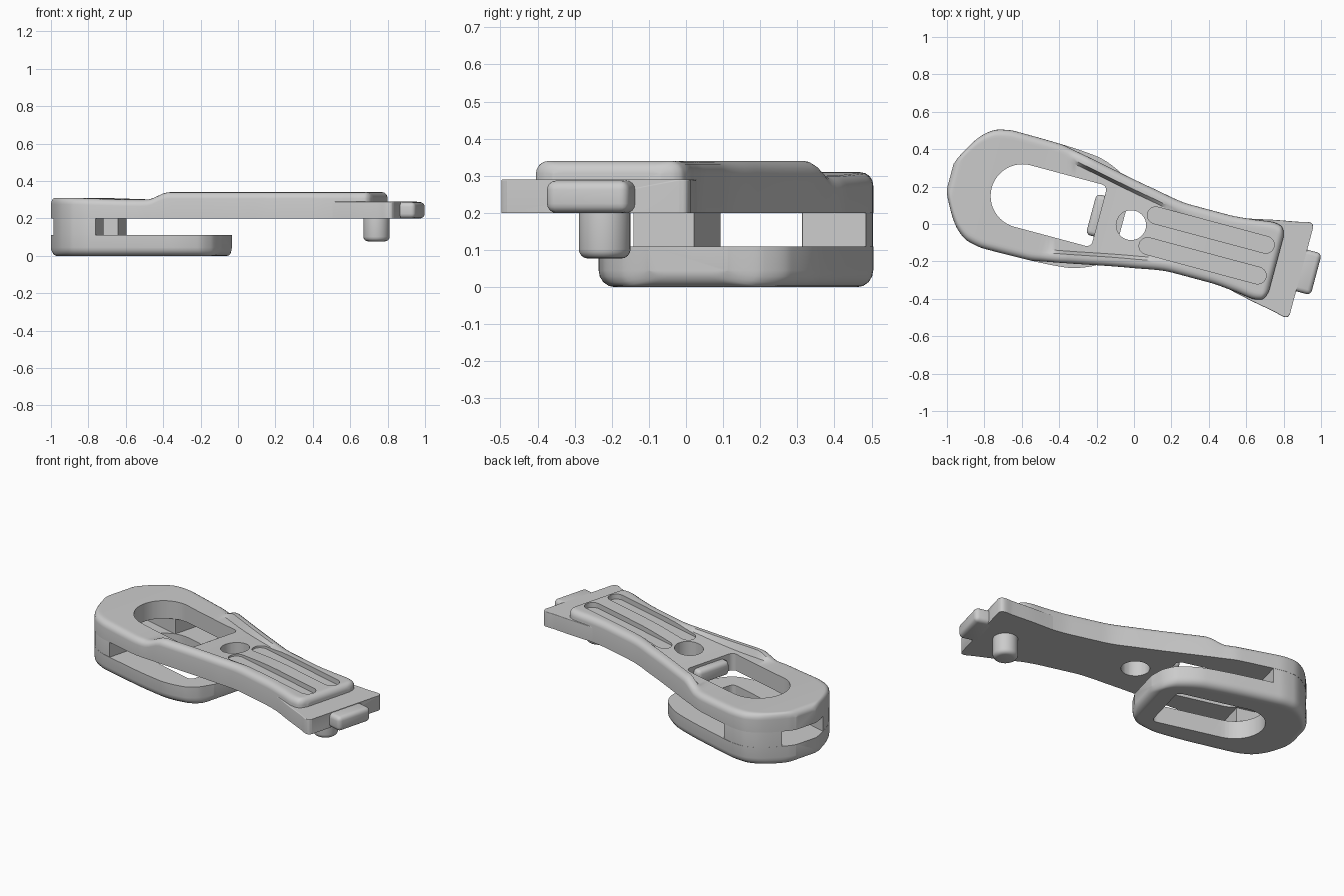
import bpy, bmesh, math
from mathutils import Matrix

if "Cube" in bpy.data.objects:
    bpy.data.objects.remove(bpy.data.objects["Cube"], do_unlink=True)

parts = []


def make_object(name, bm):
    bmesh.ops.recalc_face_normals(bm, faces=bm.faces)
    mesh = bpy.data.meshes.new(name)
    bm.to_mesh(mesh)
    bm.free()
    obj = bpy.data.objects.new(name, mesh)
    bpy.context.collection.objects.link(obj)
    return obj


def apply_all(obj):
    bpy.ops.object.select_all(action='DESELECT')
    obj.select_set(True)
    bpy.context.view_layer.objects.active = obj
    for mod in list(obj.modifiers):
        bpy.ops.object.modifier_apply(modifier=mod.name)


def cut(obj, *cutters):
    for cutter in cutters:
        cutter.hide_render = True
        mod = obj.modifiers.new("cut", 'BOOLEAN')
        mod.operation = 'DIFFERENCE'
        mod.solver = 'EXACT'
        mod.object = cutter
    apply_all(obj)
    for cutter in cutters:
        bpy.data.objects.remove(cutter, do_unlink=True)


def smoothstep(a, b, x):
    t = min(max((x - a) / (b - a), 0), 1)
    return t * t * (3 - 2 * t)


def curve(knots, x):
    """Monotone smooth interpolation of a half-width profile."""
    n = len(knots)
    slope = [(knots[i + 1][1] - knots[i][1]) / (knots[i + 1][0] - knots[i][0])
             for i in range(n - 1)]

    def tangent(i):
        if i in (0, n - 1):
            return slope[min(i, n - 2)]
        a, b = slope[i - 1], slope[i]
        return 2 * a * b / (a + b) if a * b > 0 else 0

    i = max(k for k in range(n - 1) if k == 0 or knots[k][0] <= x)
    (xa, ya), (xb, yb) = knots[i], knots[i + 1]
    d = xb - xa
    t = (x - xa) / d
    return (ya * (1 + 2 * t) * (1 - t) ** 2 + yb * t * t * (3 - 2 * t)
            + d * t * (1 - t) * ((1 - t) * tangent(i) - t * tangent(i + 1)))


def loft(name, knots, base, top, floor=None, r=0.004, round_ends=False, count=110):
    """Symmetric body lofted along x with a rounded top edge and optional dished floor."""
    bm = bmesh.new()
    start, end = knots[0][0], knots[-1][0]
    rings = []
    for k in range(count + 1):
        x = start + (end - start) * (1 - math.cos(math.pi * k / count)) / 2
        h, z = curve(knots, x), top(x)
        side = 1 if z > base else -1
        d = min(x - start, end - x, r)
        lift = math.sqrt(max(r * r - (r - d) ** 2, 0)) if round_ends else r
        lift = max(lift, 0.0005)
        edge = z - side * r
        crest = edge + side * lift
        dish = min(crest, floor(x)) if floor else crest
        e = min(r, h * 0.4)
        half = [(h, base), (h, edge)]
        for a in (22, 45, 68, 90):
            a = math.radians(a)
            half.append((h - e * (1 - math.cos(a)), edge + side * lift * math.sin(a)))
        half += [(h - e * 1.4, crest), (h - e * 1.9, dish)]
        section = half + [(-y, z) for y, z in reversed(half)]
        rings.append([bm.verts.new((x, y, z)) for y, z in section])
    m = len(rings[0])
    for a, b in zip(rings, rings[1:]):
        for j in range(m):
            bm.faces.new((a[j], a[(j + 1) % m], b[(j + 1) % m], b[j]))
    bm.faces.new(rings[0])
    bm.faces.new(rings[-1])
    return make_object(name, bm)


def prism(name, outline, z0, z1):
    bm = bmesh.new()
    face = bm.faces.new([bm.verts.new((x, y, z0)) for x, y in outline])
    ext = bmesh.ops.extrude_face_region(bm, geom=[face])
    verts = [v for v in ext['geom'] if isinstance(v, bmesh.types.BMVert)]
    bmesh.ops.translate(bm, verts=verts, vec=(0, 0, z1 - z0))
    return make_object(name, bm)


def arc(cx, cy, r, a0, a1, n=12):
    angles = [math.radians(a0 + (a1 - a0) * i / n) for i in range(n + 1)]
    return [(cx + r * math.cos(a), cy + r * math.sin(a)) for a in angles]


def block(name, x0, x1, y0, y1, z0, z1, bevel=0.0):
    obj = prism(name, [(x0, y0), (x1, y0), (x1, y1), (x0, y1)], z0, z1)
    if bevel:
        mod = obj.modifiers.new("round", 'BEVEL')
        mod.width, mod.segments = bevel, 4
        apply_all(obj)
    return obj


def slot_cutter():
    outline = (arc(-0.615, 0, 0.17, 90, 270, 24) + arc(-0.22, -0.14, 0.03, -90, 0, 5)
               + arc(-0.22, 0.14, 0.03, 0, 90, 5))
    return prism("slot_cutter", outline, -0.1, 0.5)


# Shared outline of the wide end
nose = [(-1.015, 0.07), (-1.0, 0.11), (-0.9, 0.265), (-0.83, 0.31), (-0.74, 0.325), (-0.5, 0.322)]


# Upper lever: low ring, step up to a rimmed and dished grip
def ring_top(x):
    return 0.31 - 0.01 * smoothstep(-0.9, -0.45, x)


def lever_top(x):
    return ring_top(x) + 0.04 * smoothstep(-0.43, -0.31, x)


def lever_floor(x):
    return ring_top(x) + 0.04 * smoothstep(-0.3, 0.4, x)


lever = loft("lever", nose + [(-0.39, 0.304), (0.05, 0.22), (0.27, 0.188), (0.47, 0.188),
                              (0.62, 0.2), (0.72, 0.212), (0.76, 0.205), (0.78, 0.185),
                              (0.79, 0.15)],
             0.2, lever_top, lever_floor, r=0.035, round_ends=True)
grooves = [prism("groove_cutter", arc(0.1, y, 0.045, 90, 270) + arc(0.71, y, 0.045, -90, 90),
                 0.31, 0.5) for y in (-0.085, 0.085)]
hole = prism("hole_cutter", arc(-0.013, 0, 0.08, 0, 348.75, 31), 0, 0.5)
cut(lever, slot_cutter(), hole, *grooves)

# Lower ring
lower_ring = loft("lower_ring", nose + [(-0.3, 0.31), (-0.15, 0.262), (-0.09, 0.2), (-0.06, 0.11)],
                  0.11, lambda x: 0.0, r=0.045, round_ends=True)
cut(lower_ring, slot_cutter())

# Corner posts joining the two layers
posts = loft("corner_posts", [(x, h - 0.001) for x, h in nose[:-1]] + [(-0.7, 0.324)],
             0.105, lambda x: 0.205, count=50)
cut(posts, slot_cutter(), block("window_cutter", -1.2, -0.6, -0.155, 0.145, 0, 0.5))

# End plate, tongue, inner lug and pin
plate = loft("end_plate", [(0.5, 0.18), (0.6, 0.2), (0.72, 0.226), (0.85, 0.25), (0.905, 0.262),
                           (0.922, 0.257), (0.93, 0.24)],
             0.2, lambda x: 0.29, count=50)
tongue = block("end_tongue", 0.88, 1.011, -0.113, 0.117, 0.2, 0.287, 0.025)
lug = block("inner_lug", -0.235, -0.15, -0.11, 0.115, 0.2, 0.287, 0.025)
pin = prism("locating_pin", arc(0.772, -0.01, 0.07, 0, 348.75, 31), 0.077, 0.25)
mod = pin.modifiers.new("round", 'BEVEL')
mod.width, mod.segments, mod.limit_method = 0.025, 4, 'ANGLE'
apply_all(pin)

# Shade and turn the whole clip into place
place = Matrix.Rotation(math.radians(-15), 4, 'Z') @ Matrix.Translation((0, -0.01, 0))
for obj in (lever, lower_ring, posts, plate, tongue, lug, pin):
    obj.data.transform(place)
    bpy.ops.object.select_all(action='DESELECT')
    obj.select_set(True)
    bpy.context.view_layer.objects.active = obj
    bpy.ops.object.shade_smooth_by_angle(angle=math.radians(35))
